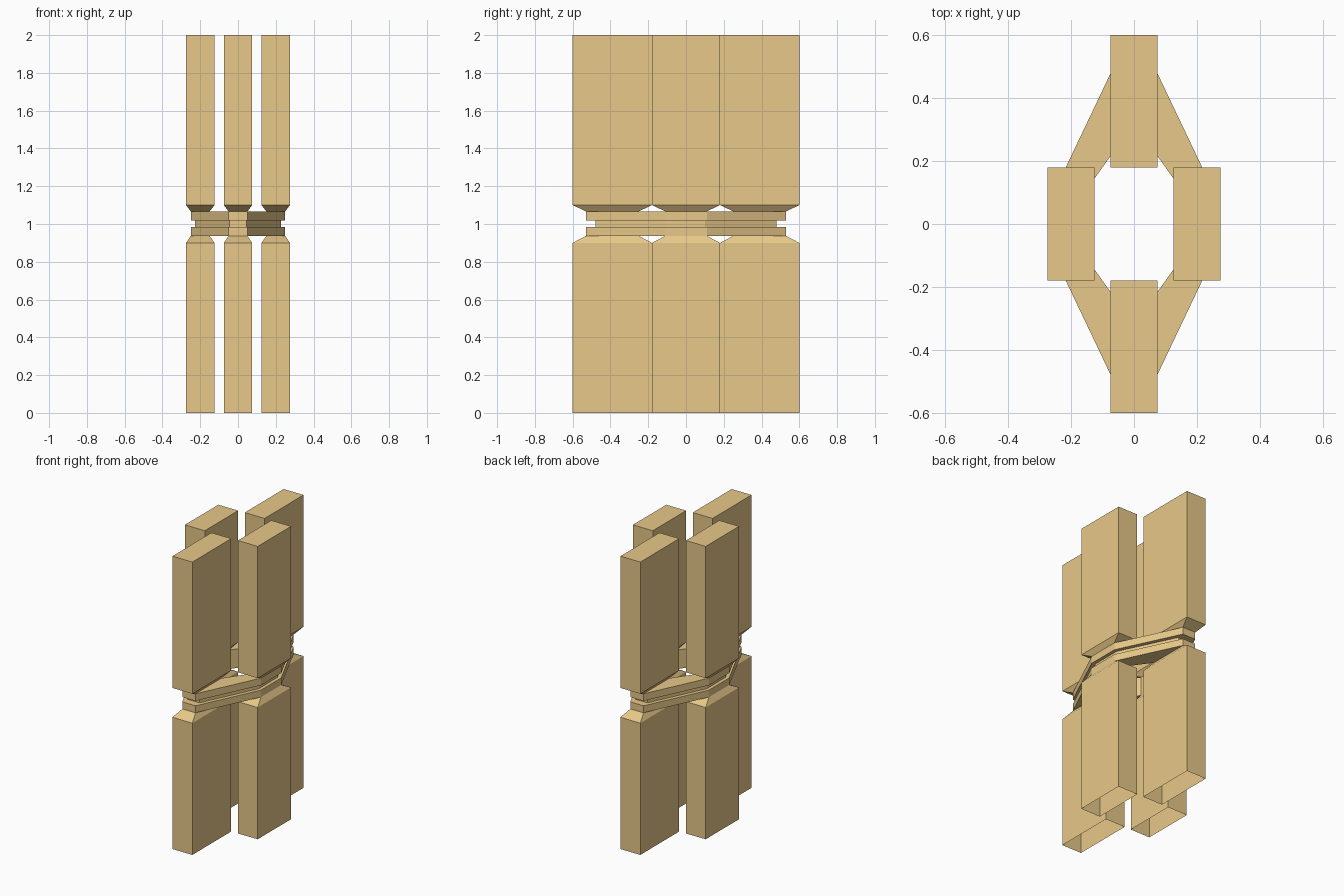
import bpy, bmesh

if "Cube" in bpy.data.objects:
    bpy.data.objects.remove(bpy.data.objects["Cube"])

mat = bpy.data.materials.new("ochre")
mat.diffuse_color = (0.8, 0.58, 0.25, 1)
mat.use_nodes = True
mat.node_tree.nodes["Principled BSDF"].inputs["Base Color"].default_value = mat.diffuse_color


def finish(name, bm):
    bmesh.ops.recalc_face_normals(bm, faces=bm.faces)
    me = bpy.data.meshes.new(name)
    bm.to_mesh(me)
    bm.free()
    me.materials.append(mat)
    ob = bpy.data.objects.new(name, me)
    bpy.context.collection.objects.link(ob)


def bridge(bm, a, b, skip=()):
    n = len(a)
    for i in range(n):
        if i not in skip:
            j = (i + 1) % n
            bm.faces.new((a[i], a[j], b[j], b[i]))


def post(name, cx, cy, hx, hy, foot, levels, capped):
    """Rectangular column that tapers to a smaller foot at the ring."""
    bm = bmesh.new()
    loops = []
    for z, (sx, sy) in zip(levels, (foot, (hx, hy), (hx, hy))):
        loops.append([bm.verts.new((cx + u * sx, cy + v * sy, z))
                      for u, v in ((-1, -1), (1, -1), (1, 1), (-1, 1))])
    for a, b in zip(loops, loops[1:]):
        bridge(bm, a, b)
    if capped:
        bm.faces.new(loops[-1])
    finish(name, bm)
    

# Four upper posts (closed on top) and four lower posts (open at the floor)
sites = {
    "front": (0, -0.39, 0.075, 0.21, (0.05, 0.14)),
    "back": (0, 0.39, 0.075, 0.21, (0.05, 0.14)),
    "left": (-0.2, 0, 0.075, 0.18, (0.05, 0.11)),
    "right": (0.2, 0, 0.075, 0.18, (0.05, 0.11)),
}
for side, dims in sites.items():
    post("upper_post_" + side, *dims, (1.067, 1.1, 2.0), True)
    post("lower_post_" + side, *dims, (0.937, 0.9, 0.0), False)


# Eight-sided joining ring with a groove around its outside
def octagon(bm, x1, y1, x2, y2, z):
    pts = [(-x1, -y1), (x1, -y1), (x2, -y2), (x2, y2),
           (x1, y1), (-x1, y1), (-x2, y2), (-x2, -y2)]
    return [bm.verts.new((x, y, z)) for x, y in pts]


bm = bmesh.new()
outer = (0.05, 0.53, 0.25, 0.11)
groove = (0.045, 0.48, 0.227, 0.10)
inner = (0.05, 0.25, 0.15, 0.11)
profile = [(inner, 0.937), (outer, 0.937), (outer, 0.985), (groove, 0.985),
           (groove, 1.018), (outer, 1.018), (outer, 1.067), (inner, 1.067)]
rings = [octagon(bm, *shape, z) for shape, z in profile]
for k in range(len(rings)):
    # posts join on the short flats, so top and bottom stay open there
    skip = (0, 2, 4, 6) if k in (0, 6) else ()
    bridge(bm, rings[k], rings[(k + 1) % len(rings)], skip)
finish("joining_ring", bm)
